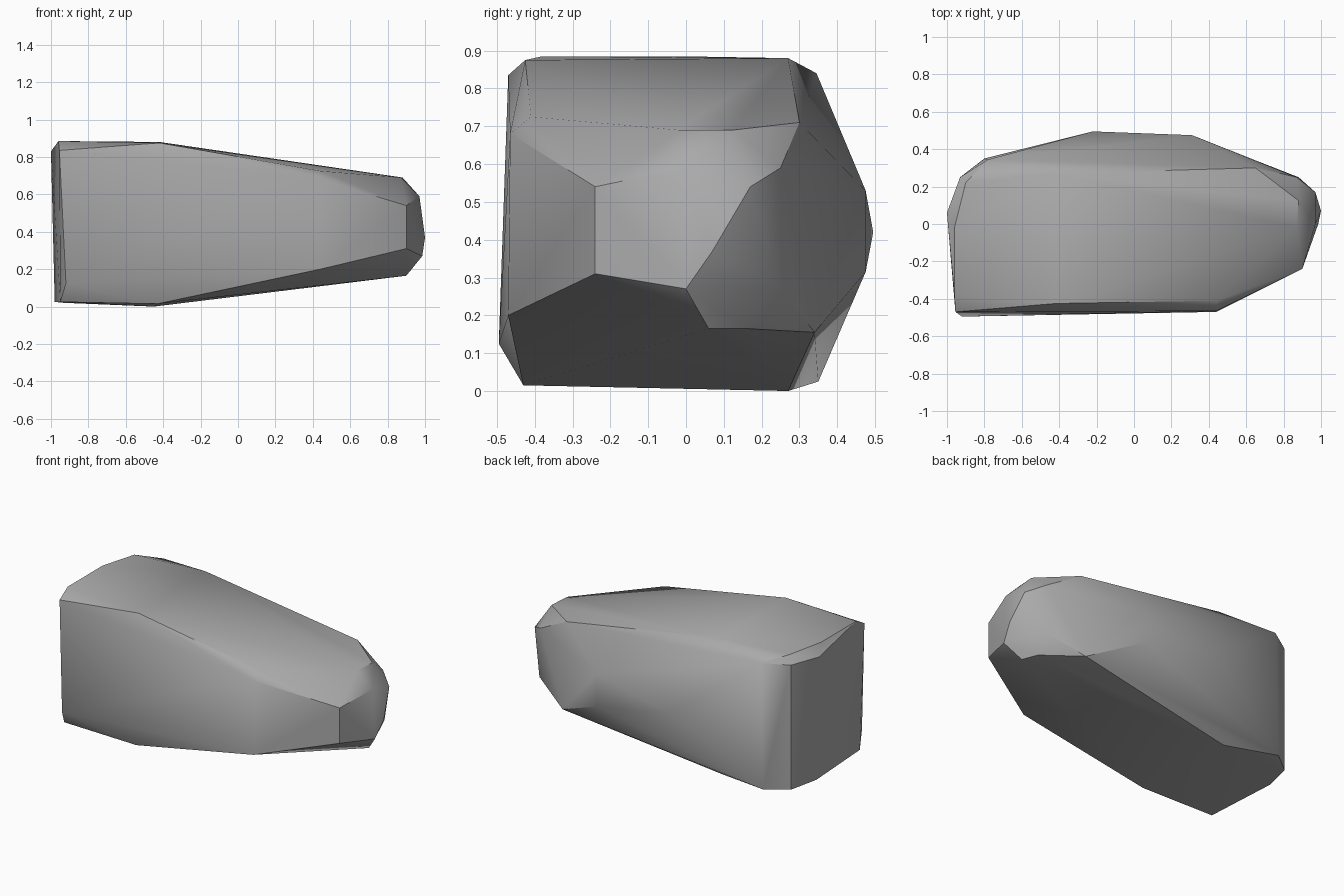
import bpy
import bmesh
from math import radians
from mathutils import Vector

default_cube = bpy.data.objects.get("Cube")
if default_cube:
    bpy.data.objects.remove(default_cube, do_unlink=True)


def make_material(name, colour):
    material = bpy.data.materials.new(name)
    material.use_nodes = True
    material.diffuse_color = colour
    shader = material.node_tree.nodes["Principled BSDF"]
    shader.inputs["Base Color"].default_value = colour
    shader.inputs["Roughness"].default_value = 0.9
    return material


def make_boulder(name, outlines, material):
    """Wrap the corner outlines, given in hundredths, in a convex skin."""
    bm = bmesh.new()
    for outline in outlines:
        for corner in outline:
            bm.verts.new(Vector(corner) / 100)
    hull = bmesh.ops.convex_hull(bm, input=bm.verts[:])
    loose = [item for item in hull["geom_interior"] + hull["geom_unused"]
             if isinstance(item, bmesh.types.BMVert)]
    bmesh.ops.delete(bm, geom=list(set(loose)), context="VERTS")
    # Merge almost flat triangles into broad facets
    bmesh.ops.dissolve_limit(bm, angle_limit=radians(1),
                             verts=bm.verts[:], edges=bm.edges[:])
    bmesh.ops.recalc_face_normals(bm, faces=bm.faces[:])
    mesh = bpy.data.meshes.new(name)
    bm.to_mesh(mesh)
    bm.free()
    mesh.materials.append(material)
    boulder = bpy.data.objects.new(name, mesh)
    bpy.context.collection.objects.link(boulder)
    return boulder


# Outline of the sloping top
top_outline = [
    (-96, -38, 88.5), (-42, -42.5, 87.5), (44, -41, 72.5),
    (87, -2, 69), (88, 12.5, 69), (65, 30, 71),
    (-42, 27, 88), (-78, 34.5, 84), (-90, 22, 88), (-96, -2, 88.5),
]

# Outline of the underside
bottom_outline = [
    (-95, -43, 2.5), (-43, -43, 1.5), (90, 6, 16.5), (86, 16, 16.5),
    (65, 34, 15.5), (-45, 27, 0), (-80, 35, 2.5), (-93, 25, 2),
    (-98, 6, 2.5),
]

# Upright front face and the blunt end behind it
front_outline = [
    (-95.5, -47, 83.5), (-92, -49.5, 12.5),
    (44, -46.5, 68), (44, -47, 20), (90, -24, 54), (90, -24, 31),
]

# Narrow end
nose_outline = [
    (97, 0, 59), (98.5, 0, 27), (100, 7, 37),
    (97, 17, 54), (87, 25, 59), (88, 25, 27),
]

# Bulging back and the broad end
back_outline = [
    (31, 47.5, 53), (31, 47.5, 31.5), (-22, 49.5, 42),
    (-93, 25, 83), (-100, 6, 83),
]

grey_stone = make_material("grey stone", (0.4, 0.4, 0.4, 1))
rock = make_boulder(
    "rock",
    [top_outline, bottom_outline, front_outline, nose_outline, back_outline],
    grey_stone)

# Soft shading across shallow bends, crisp edges elsewhere
bpy.context.view_layer.objects.active = rock
rock.select_set(True)
bpy.ops.object.shade_smooth_by_angle(angle=radians(30))
